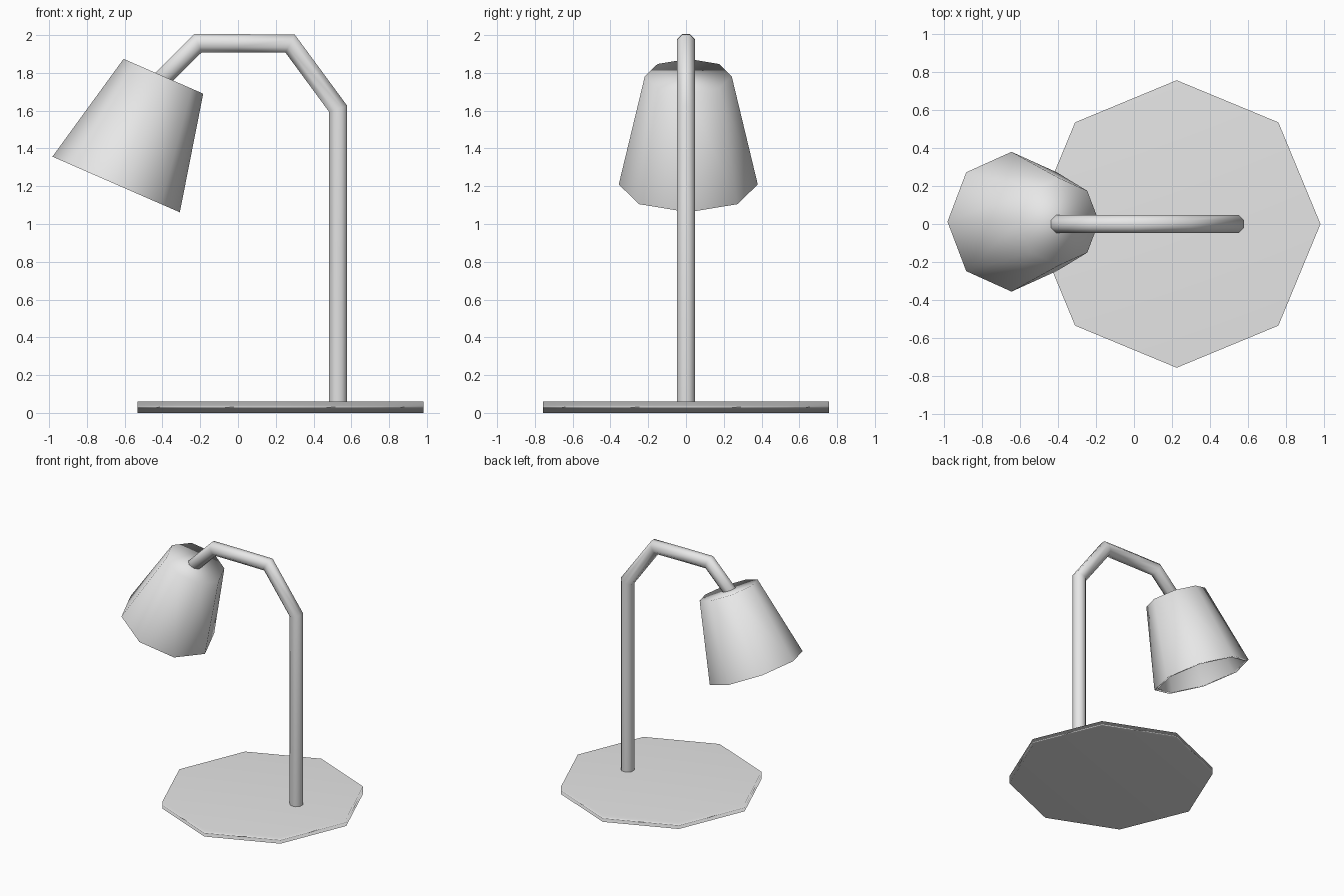
import bpy, bmesh, math
from mathutils import Vector, Matrix

cube = bpy.data.objects.get("Cube")
if cube:
    bpy.data.objects.remove(cube, do_unlink=True)

SIDES = 8

grey = bpy.data.materials.new("light grey")
grey.use_nodes = True
grey.diffuse_color = (0.8, 0.8, 0.8, 1)
grey.node_tree.nodes["Principled BSDF"].inputs["Base Color"].default_value = (0.8, 0.8, 0.8, 1)


def loft(name, rings):
    """Skin a list of vertex rings, cap both ends and smooth the result."""
    bm = bmesh.new()
    loops = [[bm.verts.new(p) for p in ring] for ring in rings]
    for a, b in zip(loops, loops[1:]):
        for i in range(SIDES):
            j = (i + 1) % SIDES
            bm.faces.new((a[i], a[j], b[j], b[i]))
    bm.faces.new(loops[0])
    bm.faces.new(loops[-1])
    bmesh.ops.recalc_face_normals(bm, faces=bm.faces)
    for f in bm.faces:
        f.smooth = True
    mesh = bpy.data.meshes.new(name)
    bm.to_mesh(mesh)
    bm.free()
    mesh.materials.append(grey)
    ob = bpy.data.objects.new(name, mesh)
    bpy.context.collection.objects.link(ob)
    mod = ob.modifiers.new("Area normals", "WEIGHTED_NORMAL")
    mod.mode = "FACE_AREA"
    return ob


def ring(radius, z, phase=0.0):
    angles = [math.tau * (i + phase) / SIDES for i in range(SIDES)]
    return [Vector((radius * math.cos(a), radius * math.sin(a), z)) for a in angles]


# Octagonal base plate
base = loft("base", [ring(0.757, 0), ring(0.757, 0.06)])
base.location.x = 0.225

# Bent pole, swept along a path in the xz plane with mitred joints
path = [Vector((x, 0, z)) for x, z in
        [(0.53, 0.05), (0.53, 1.61), (0.276, 1.955), (0, 1.957), (-0.212, 1.957), (-0.41, 1.76)]]
rings = []
for i, p in enumerate(path):
    before = (p - path[i - 1]).normalized() if i else None
    after = (path[i + 1] - p).normalized() if i + 1 < len(path) else None
    d_in, d_out = before or after, after or before
    tangent = (d_in + d_out).normalized()
    across = tangent.cross(Vector((0, 1, 0)))
    stretch = 1 / tangent.dot(d_in)
    rings.append([p + across * v.x * stretch + Vector((0, v.y, 0))
                  for v in ring(0.052, 0, 0.5)])
loft("pole", rings)

# Hollow tilted shade: outer wall, rim, inner wall
shade = loft("shade", [ring(0.23, 0), ring(0.368, -0.625), ring(0.34, -0.625), ring(0.21, -0.03)])
shade.matrix_world = (Matrix.Translation((-0.395, 0.012, 1.782))
                      @ Matrix.Rotation(math.radians(23.6), 4, "Y"))
